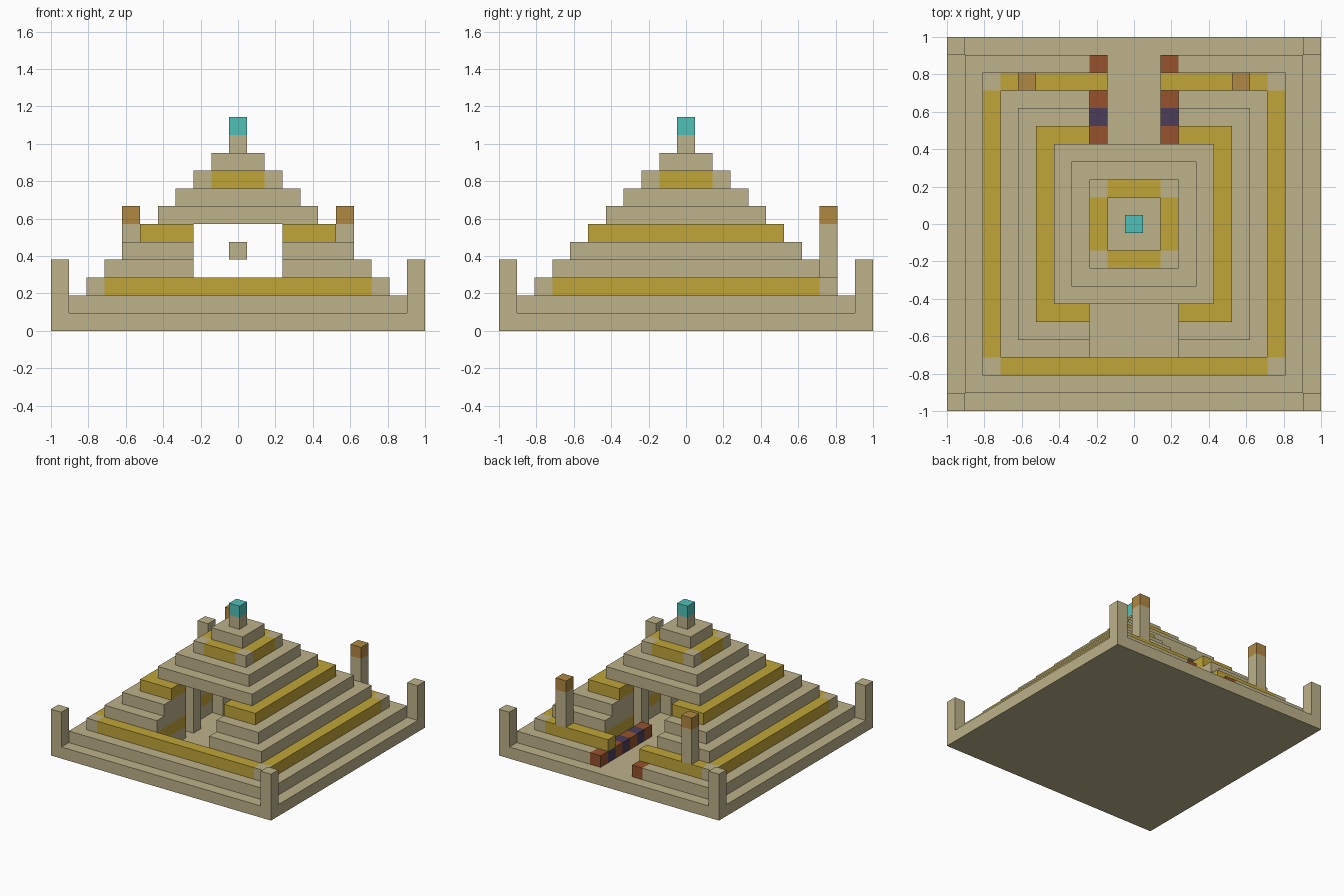
import bpy
import bmesh

cube = bpy.data.objects.get("Cube")
if cube:
    bpy.data.objects.remove(cube, do_unlink=True)

U = 2 / 21  # side of one building block


def material(name, r, g, b):
    m = bpy.data.materials.new(name)
    m.use_nodes = True
    m.diffuse_color = (r, g, b, 1)
    m.node_tree.nodes["Principled BSDF"].inputs["Base Color"].default_value = (r, g, b, 1)
    return m


STONE = material("sandstone", 0.51, 0.445, 0.254)
GOLD = material("gold", 0.527, 0.375, 0.04)
TEAL = material("teal", 0.08, 0.527, 0.479)
ORANGE = material("orange", 0.434, 0.246, 0.054)
RED = material("brick_red", 0.305, 0.084, 0.027)
PURPLE = material("purple", 0.07, 0.048, 0.098)


def prism(name, plan, layer, height, mat, mirror=(False, False)):
    """Extrude a plan outline, given in blocks, upwards from a layer."""
    bm = bmesh.new()
    base = bm.faces.new([bm.verts.new((x * U, y * U, layer * U)) for x, y in plan])
    top = bmesh.ops.extrude_face_region(bm, geom=[base])["geom"]
    bmesh.ops.translate(bm, vec=(0, 0, height * U),
                        verts=[v for v in top if isinstance(v, bmesh.types.BMVert)])
    bmesh.ops.recalc_face_normals(bm, faces=bm.faces)
    mesh = bpy.data.meshes.new(name)
    bm.to_mesh(mesh)
    bm.free()
    mesh.materials.append(mat)
    ob = bpy.data.objects.new(name, mesh)
    bpy.context.collection.objects.link(ob)
    if any(mirror):
        mod = ob.modifiers.new("Mirror", "MIRROR")
        mod.use_axis = (mirror[0], mirror[1], False)
        mod.use_mirror_merge = False
    return ob


def blocks(name, x0, x1, y0, y1, layer, height, mat, mirror=(False, False)):
    """Box covering whole blocks, from the first to the last index."""
    a, b, c, d = x0 - 0.5, x1 + 0.5, y0 - 0.5, y1 + 0.5
    return prism(name, [(a, c), (b, c), (b, d), (a, d)], layer, height, mat, mirror)


def corner(n, sy, notch):
    """Outer corner on the +x side, optionally with one block cut out."""
    h, k = n + 0.5, n - 0.5
    return [(k, sy * h), (k, sy * k), (h, sy * k)] if notch else [(h, sy * h)]


def hollow_tier(name, n, layer, mat, notch=False):
    """Tier with a central room and passages to the front and back."""
    h, p, r = n + 0.5, 2.5, 3.5
    plan = [(p, -h)] + corner(n, -1, notch) + corner(n, 1, notch)[::-1]
    plan += [(p, h), (p, r), (r, r), (r, -r), (p, -r)]
    prism(name, plan, layer, 1, mat, (True, False))


BOTH = (True, True)
SIDES = (True, False)

# Ground slab and corner posts
blocks("ground_slab", -10, 10, -10, 10, 0, 1, STONE)
blocks("corner_posts", 10, 10, 10, 10, 1, 3, STONE, BOTH)

# Lower tiers around the room
hollow_tier("plinth_tier", 9, 1, STONE)
blocks("plinth_front", -2, 2, -9, -8, 1, 1, STONE)
hollow_tier("gold_lower_tier", 8, 2, GOLD, notch=True)
blocks("gold_lower_corners", 8, 8, 8, 8, 2, 1, STONE, BOTH)
blocks("gold_front_sill", -2, 2, -8, -8, 2, 1, GOLD)
blocks("gold_back_jambs", 2, 2, 8, 8, 2, 1, GOLD, SIDES)
hollow_tier("third_tier", 7, 3, STONE)
hollow_tier("fourth_tier", 6, 4, STONE)
hollow_tier("gold_middle_tier", 5, 5, GOLD)

# Path edging in alternating colours
for y in range(3, 10):
    blocks("path_edging", 2, 2, y, y, 1, 1, RED if y % 2 else PURPLE, SIDES)

# Room pillars and the floating centre block
blocks("room_pillars", 3, 3, 2, 2, 1, 5, STONE, BOTH)
blocks("floating_block", 0, 0, 0, 0, 4, 1, STONE)

# Torch posts at the back
blocks("torch_posts", 6, 6, 8, 8, 3, 3, STONE, SIDES)
blocks("torch_heads", 6, 6, 8, 8, 6, 1, ORANGE, SIDES)

# Solid upper tiers
for n, layer in ((4, 6), (3, 7), (1, 9), (0, 10)):
    blocks("upper_tier", -n, n, -n, n, layer, 1, STONE)

# Gold cross tier with stone corners
right = corner(2, -1, True) + corner(2, 1, True)[::-1]
prism("gold_upper_tier", right + [(-x, y) for x, y in reversed(right)], 8, 1, GOLD)
blocks("gold_upper_corners", 2, 2, 2, 2, 8, 1, STONE, BOTH)

# Capstone
blocks("capstone", 0, 0, 0, 0, 11, 1, TEAL)
